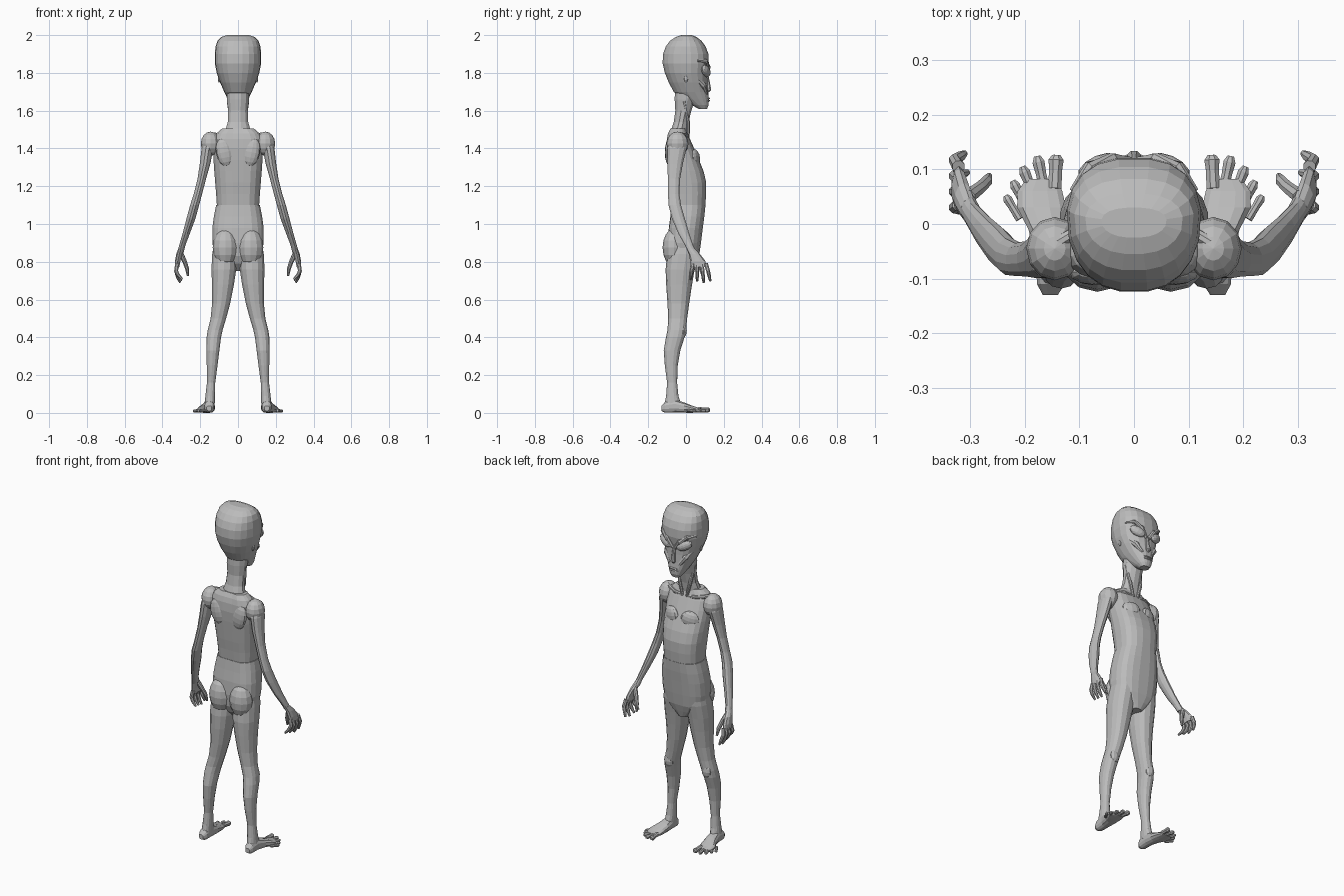
import bpy, bmesh, math
from mathutils import Vector, Matrix

default_cube = bpy.data.objects.get("Cube")
if default_cube:
    bpy.data.objects.remove(default_cube, do_unlink=True)

# One matte skin colour for the whole figure
skin = bpy.data.materials.new("grey_skin")
skin.use_nodes = True
skin_colour = (0.5, 0.5, 0.5, 1)
skin.diffuse_color = skin_colour
skin.node_tree.nodes["Principled BSDF"].inputs["Base Color"].default_value = skin_colour


def finish(name, bm, mirrored=False):
    """Turn the bmesh into a flat-shaded object, optionally mirrored across x."""
    bmesh.ops.recalc_face_normals(bm, faces=bm.faces)
    mesh = bpy.data.meshes.new(name)
    bm.to_mesh(mesh)
    bm.free()
    mesh.materials.append(skin)
    obj = bpy.data.objects.new(name, mesh)
    bpy.context.collection.objects.link(obj)
    if mirrored:
        mirror = obj.modifiers.new("mirror", 'MIRROR')
        mirror.use_mirror_merge = False
    return obj


def power(value, exponent):
    return math.copysign(abs(value) ** (2 / exponent), value)


def loft(bm, sections, axis=None, sides=12, exponent=2, shape=None):
    """Skin oval rings (centre, half width, half depth); rings follow the path if no axis."""
    rings = []
    centres = [Vector(s[0]) for s in sections]
    for i, (centre, wide, deep) in enumerate(sections):
        if axis:
            normal = Vector(axis)
        else:
            normal = (centres[min(i + 1, len(centres) - 1)] - centres[max(i - 1, 0)]).normalized()
        reference = Vector((1, 0, 0)) if abs(normal.x) < 0.8 else Vector((0, 1, 0))
        u = (reference - normal * reference.dot(normal)).normalized()
        v = normal.cross(u)
        ring = []
        for k in range(sides):
            angle = math.tau * (k + 0.5) / sides
            a, b = power(math.cos(angle), exponent), power(math.sin(angle), exponent)
            point = centres[i] + u * wide * a + v * deep * b
            ring.append(bm.verts.new(shape(point, a, b) if shape else point))
        rings.append(ring)
    for low, high in zip(rings, rings[1:]):
        for k in range(sides):
            n = (k + 1) % sides
            bm.faces.new((low[k], low[n], high[n], high[k]))
    bm.faces.new(rings[0][::-1])
    bm.faces.new(rings[-1])


def stack(rows):
    """Rows of (height, half width, back, front) as horizontal rings."""
    return [((0, (back + front) / 2, z), w, (front - back) / 2) for z, w, back, front in rows]


def limb(rows):
    """Rows of (height, inner x, outer x, back, front) as horizontal rings."""
    return [(((i + o) / 2, (b + f) / 2, z), (o - i) / 2, (f - b) / 2) for z, i, o, b, f in rows]


def tube(bm, points, radii, sides=8):
    loft(bm, [(p, r, r) for p, r in zip(points, radii)], sides=sides)


def ball(bm, centre, radii, turn=(0, 0), detail=12):
    matrix = (Matrix.Translation(centre) @ Matrix.Rotation(turn[0], 4, 'Z')
              @ Matrix.Rotation(turn[1], 4, 'Y') @ Matrix.Diagonal((*radii, 1)))
    bmesh.ops.create_uvsphere(bm, u_segments=detail, v_segments=detail * 2 // 3,
                              radius=1, matrix=matrix)


# Skull: broad forehead, narrower back, tapering to a small chin
def narrow_back(point, a, b):
    point.x *= 1 - 0.14 * max(0, -b)
    return point


bm = bmesh.new()
loft(bm, stack([
    (1.61, .026, .065, .112), (1.63, .04, .03, .12), (1.66, .055, -.02, .122),
    (1.70, .074, -.066, .118), (1.75, .096, -.093, .114), (1.80, .114, -.113, .113),
    (1.85, .124, -.125, .122), (1.90, .124, -.123, .12), (1.94, .12, -.108, .105),
    (1.97, .11, -.085, .083), (1.99, .09, -.055, .056), (2, .06, -.025, .03)]),
    axis=(0, 0, 1), sides=20, exponent=2.5, shape=narrow_back)
finish("head", bm)

# Face: slanted bulging eyes, V-shaped brows, cheekbones, nose and lips
bm = bmesh.new()
ball(bm, (.062, .104, 1.81), (.047, .022, .027), turn=(-.4, -.45))
finish("eyes", bm, True)

bm = bmesh.new()
tube(bm, [(.008, .112, 1.785), (.04, .117, 1.832), (.08, .103, 1.862), (.112, .06, 1.865)],
     [.011, .013, .013, .007])
finish("brows", bm, True)

bm = bmesh.new()
tube(bm, [(.03, .108, 1.69), (.06, .09, 1.735), (.088, .05, 1.775)], [.01, .018, .01])
finish("cheekbones", bm, True)

bm = bmesh.new()
tube(bm, [(0, .108, 1.80), (0, .117, 1.75), (0, .121, 1.71), (0, .114, 1.70)],
     [.008, .01, .014, .008])
finish("nose", bm)

bm = bmesh.new()
for height, depth in ((1.665, .118), (1.653, .117)):
    ball(bm, (0, depth, height), (.028, .01, .005))
finish("lips", bm)

bm = bmesh.new()
ball(bm, (.1, .0, 1.77), (.007, .01, .022), detail=8)
finish("ears", bm, True)

# Neck with two front tendons
bm = bmesh.new()
loft(bm, stack([(1.44, .085, -.09, .0), (1.5, .068, -.08, .01), (1.54, .056, -.066, .015),
                (1.6, .054, -.058, .03), (1.66, .06, -.062, .05), (1.72, .06, -.06, .06)]),
     axis=(0, 0, 1))
finish("neck", bm)
bm = bmesh.new()
tube(bm, [(.014, .012, 1.46), (.034, .012, 1.54), (.05, -.01, 1.65)], [.008, .01, .01])
finish("neck_tendons", bm, True)


# Torso with a groove down the spine and a keel down the chest
def spine_groove(point, a, b):
    if b < 0:
        point.y += 0.012 * max(0, 1 - abs(point.x) / 0.05)
    return point


bm = bmesh.new()
loft(bm, stack([
    (1.06, .105, -.07, .095), (1.1, .113, -.08, .103), (1.16, .117, -.086, .108),
    (1.22, .122, -.094, .108), (1.28, .127, -.1, .094), (1.34, .131, -.106, .07),
    (1.4, .133, -.11, .044), (1.45, .13, -.107, .022), (1.48, .115, -.1, .008),
    (1.505, .085, -.088, .0)]),
    axis=(0, 0, 1), sides=20, exponent=2.5, shape=spine_groove)
finish("torso", bm)

bm = bmesh.new()
ball(bm, (.06, .043, 1.345), (.055, .027, .05), turn=(-.35, .2))
finish("chest_muscles", bm, True)

bm = bmesh.new()
ball(bm, (.072, -.088, 1.38), (.045, .024, .075), turn=(0, .2))
finish("shoulder_blades", bm, True)

bm = bmesh.new()
tube(bm, [(.015, .008, 1.462), (.07, .008, 1.468), (.14, -.035, 1.475)], [.01, .01, .012])
finish("collarbones", bm, True)

# Pelvis overlapping the waist, with a low centre front
bm = bmesh.new()
loft(bm, stack([
    (.75, .03, -.045, .045), (.79, .085, -.08, .058), (.83, .125, -.095, .07),
    (.9, .137, -.1, .08), (.98, .137, -.096, .09), (1.04, .129, -.088, .098),
    (1.1, .117, -.082, .104)]),
    axis=(0, 0, 1), sides=20, exponent=2.6, shape=spine_groove)
finish("pelvis", bm)

bm = bmesh.new()
ball(bm, (.067, -.064, .875), (.067, .06, .1))
finish("buttocks", bm, True)

# Legs
bm = bmesh.new()
loft(bm, limb([
    (.92, .015, .125, -.085, .065), (.84, .004, .138, -.1, .062), (.76, .008, .142, -.108, .046),
    (.68, .02, .139, -.105, .032), (.58, .04, .138, -.098, .017), (.5, .062, .146, -.094, .006),
    (.44, .08, .161, -.098, .0), (.4, .089, .167, -.106, -.008), (.33, .098, .168, -.118, -.03),
    (.25, .108, .166, -.112, -.044), (.16, .12, .165, -.1, -.047),
    (.09, .121, .173, -.105, -.04), (.04, .123, .178, -.115, -.025)]),
    axis=(0, 0, 1), sides=14, exponent=2.2)
finish("legs", bm, True)

bm = bmesh.new()
ball(bm, (.124, -.018, .435), (.03, .022, .04), detail=10)
finish("kneecaps", bm, True)

# Feet fan out to five toes
bm = bmesh.new()
loft(bm, [((.153, -.13, .024), .014, .014), ((.152, -.11, .03), .026, .03),
          ((.152, -.06, .036), .029, .036), ((.158, -.01, .028), .036, .028),
          ((.169, .03, .02), .046, .02), ((.172, .06, .015), .042, .014),
          ((.168, .082, .013), .03, .011)],
     axis=(0, 1, 0), exponent=2.4)
toe_tips = [(.142, .126, .015), (.177, .124, .012), (.204, .105, .011),
            (.222, .079, .01), (.235, .052, .009)]
for i, (x, y, r) in enumerate(toe_tips):
    base = Vector((.145 + .016 * i, .065 - .014 * i, r + .004))
    tip = Vector((x, y, r))
    tube(bm, [base, base.lerp(tip, .55), base.lerp(tip, .85), tip],
         [r * .9, r * .85, r, r * .55])
finish("feet", bm, True)

# Arms hang outward, with the forearms swinging forward
bm = bmesh.new()
ball(bm, (.145, -.045, 1.425), (.052, .058, .064))
finish("shoulders", bm, True)

bm = bmesh.new()
loft(bm, limb([
    (1.46, .12, .176, -.085, -.005), (1.4, .13, .194, -.1, .005), (1.32, .145, .203, -.1, -.015),
    (1.24, .168, .215, -.097, -.03), (1.16, .189, .235, -.096, -.034),
    (1.1, .205, .254, -.094, -.025), (1.03, .224, .273, -.076, -.005),
    (.95, .254, .294, -.042, .018), (.89, .277, .311, -.008, .038),
    (.85, .287, .322, .012, .056)]),
    axis=(0, 0, 1))
finish("arms", bm, True)

# Hands: flat palms, four curled fingers and a thumb
bm = bmesh.new()
loft(bm, [((.301, .024, .87), .016, .022), ((.311, .045, .84), .017, .03),
          ((.319, .062, .805), .015, .04), ((.322, .07, .772), .012, .04)],
     axis=(0, 0, 1), sides=10)
for i in range(4):
    y, drop = .036 + .023 * i, .008 * abs(i - 2)
    forward = .006 * (i - 1)
    tube(bm, [(.321, y, .79), (.328, y + forward, .752), (.318, y + forward * 1.5, .716 + drop),
              (.295 + .005 * i, y + forward * 2, .69 + drop)], [.012, .011, .01, .006])
tube(bm, [(.303, .05, .845), (.282, .066, .8), (.27, .078, .765), (.265, .088, .725)],
     [.014, .012, .011, .006])
finish("hands", bm, True)
